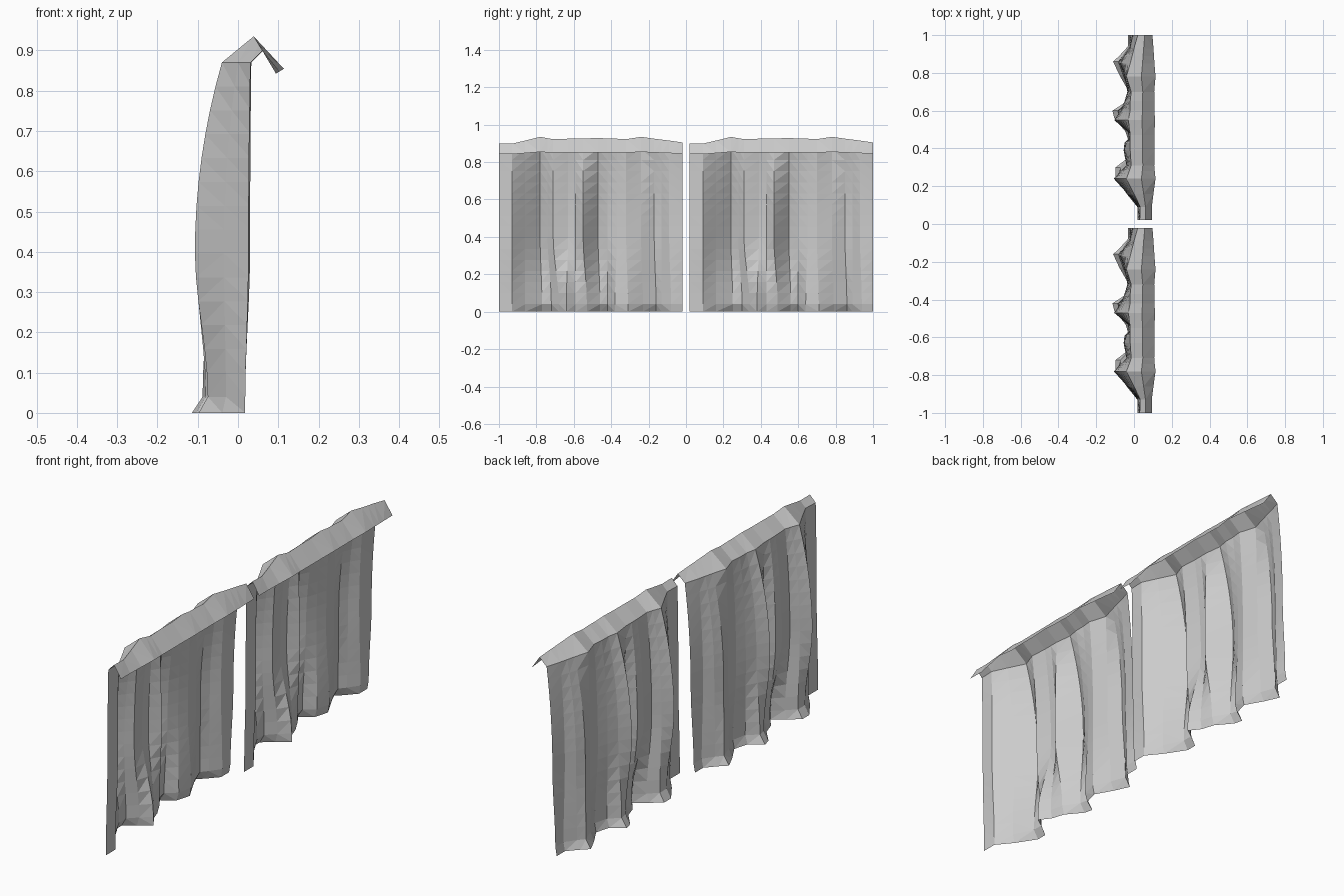
import bpy
import bmesh

old_cube = bpy.data.objects.get("Cube")
if old_cube:
    bpy.data.objects.remove(old_cube, do_unlink=True)

# Cloth material
cloth = bpy.data.materials.new("grey cloth")
cloth.use_nodes = True
grey = (0.6, 0.6, 0.6, 1)
cloth.diffuse_color = grey
cloth.node_tree.nodes["Principled BSDF"].inputs["Base Color"].default_value = grey

# Pleat lines along the width: y, x at top, x at belly, y at hem, x at hem
PLEATS = [
    (-1, .03, .025, -1, .018),
    (-.93, .033, .03, -.93, .018),
    (-.86, 0, -.035, -.86, -.03),
    (-.78, -.04, -.107, -.77, -.075),
    (-.74, -.025, -.07, -.72, -.075),
    (-.71, -.015, -.04, -.68, -.035),
    (-.63, -.02, -.055, -.64, .012),
    (-.59, -.02, -.05, -.59, -.02),
    (-.55, -.02, -.01, -.53, -.035),
    (-.47, -.03, -.105, -.46, -.08),
    (-.42, -.02, -.07, -.42, -.088),
    (-.37, -.02, -.05, -.38, -.04),
    (-.32, -.015, -.035, -.31, -.025),
    (-.24, -.04, -.05, -.23, -.06),
    (-.17, -.02, -.075, -.16, -.085),
    (-.13, -.01, -.055, -.13, -.06),
    (-.09, 0, -.025, -.08, -.025),
    (-.02, .02, -.01, -.02, -.025),
]
TOP, BELLY, HEM = .87, .4, .04
ROWS = 14


def pleat_line(y, x_top, x_belly, y_hem, x_hem):
    """Points of one vertical pleat, from the floor up over the folded header."""
    points = [(min(x_hem, x_hem * 1.3), y_hem, 0)]
    for row in range(ROWS + 1):
        z = HEM + (TOP - HEM) * row / ROWS
        if z > BELLY:
            s = ((z - BELLY) / (TOP - BELLY)) ** 2
            points.append((x_belly + (x_top - x_belly) * s, y, z))
        else:
            s = (BELLY - z) / (BELLY - HEM)
            s = s * s * (3 - 2 * s)
            points.append((x_belly + (x_hem - x_belly) * s,
                           y + (y_hem - y) * s, z))
    # Header ridge and the flap hanging over it
    swell = PLEATS[0][1] - x_top
    points.append((.06 - .3 * swell, y, .9 + .5 * swell))
    points.append((.095 + .27 * swell, y, .843 + .16 * swell))
    return points


def build_curtain(name, shift):
    bm = bmesh.new()
    columns = []
    for pleat in PLEATS:
        columns.append([bm.verts.new((x, y + shift, z))
                        for x, y, z in pleat_line(*pleat)])
    for a, b in zip(columns, columns[1:]):
        for i in range(len(a) - 1):
            bm.faces.new((a[i], b[i], b[i + 1], a[i + 1]))
    bmesh.ops.triangulate(bm, faces=bm.faces[:])
    mesh = bpy.data.meshes.new(name)
    bm.to_mesh(mesh)
    bm.free()
    mesh.materials.append(cloth)
    obj = bpy.data.objects.new(name, mesh)
    bpy.context.collection.objects.link(obj)


# Two matching curtains side by side
build_curtain("front_curtain", 0)
build_curtain("back_curtain", 1.02)
